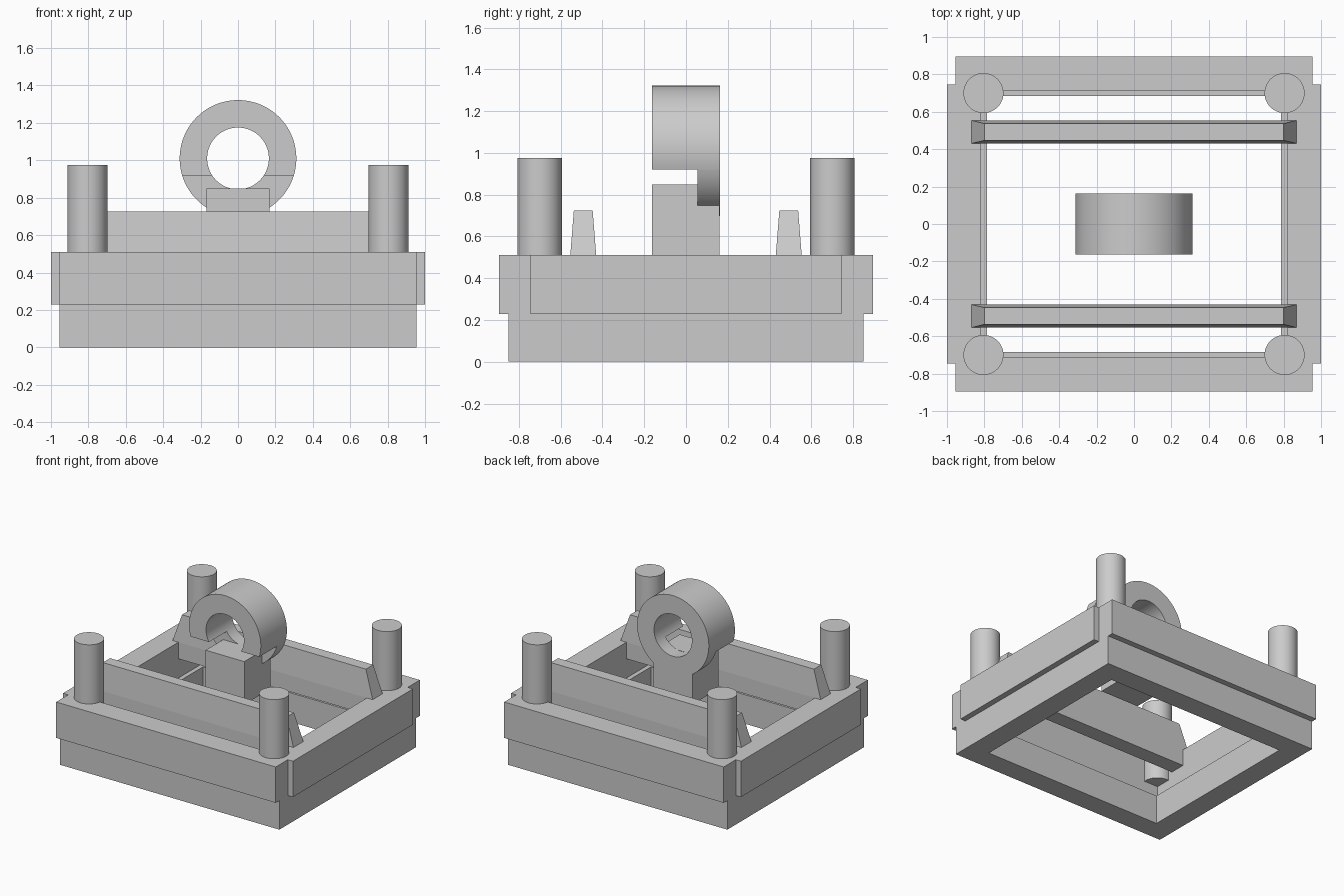
import bpy
import bmesh
from math import asin, cos, pi, radians, sin
from mathutils import Matrix, Vector

cube = bpy.data.objects.get("Cube")
if cube:
    bpy.data.objects.remove(cube, do_unlink=True)

grey = bpy.data.materials.new("plain grey")
grey.use_nodes = True
grey.diffuse_color = (0.6, 0.6, 0.6, 1)
grey.node_tree.nodes["Principled BSDF"].inputs["Base Color"].default_value = grey.diffuse_color


def finish(name, bm, smooth=False):
    bmesh.ops.recalc_face_normals(bm, faces=bm.faces)
    mesh = bpy.data.meshes.new(name)
    bm.to_mesh(mesh)
    bm.free()
    mesh.materials.append(grey)
    obj = bpy.data.objects.new(name, mesh)
    bpy.context.collection.objects.link(obj)
    if smooth:
        bpy.ops.object.select_all(action="DESELECT")
        obj.select_set(True)
        bpy.context.view_layer.objects.active = obj
        bpy.ops.object.shade_smooth_by_angle(angle=radians(30))
    return obj


def prism(name, loops, low, high, along_y=False, smooth=False):
    """Extrude an outline (with optional holes) along z, or along y."""
    bm = bmesh.new()
    for loop in loops:
        verts = [bm.verts.new((a, b, low)) for a, b in loop]
        for i, v in enumerate(verts):
            bm.edges.new((verts[i - 1], v))
    bmesh.ops.triangle_fill(bm, use_beauty=True, edges=bm.edges[:], normal=(0, 0, 1))
    geom = bmesh.ops.extrude_face_region(bm, geom=bm.faces[:], use_keep_orig=True)["geom"]
    top = [g for g in geom if isinstance(g, bmesh.types.BMVert)]
    bmesh.ops.translate(bm, verts=top, vec=(0, 0, high - low))
    if along_y:
        swap = Matrix(((1, 0, 0, 0), (0, 0, 1, 0), (0, 1, 0, 0), (0, 0, 0, 1)))
        bm.transform(swap)
    return finish(name, bm, smooth)


def rect(hx, hy):
    return [(-hx, -hy), (hx, -hy), (hx, hy), (-hx, hy)]


def arc(radius, start, end, steps):
    return [(radius * cos(start + (end - start) * i / steps),
             ring_z + radius * sin(start + (end - start) * i / steps))
            for i in range(steps + 1)]


def loft(name, sections, y):
    """Stack rectangular sections given as half width, half depth, height."""
    bm = bmesh.new()
    rows = [[bm.verts.new((a, b + y, z)) for a, b in rect(hx, hy)] for hx, hy, z in sections]
    for r0, r1 in zip(rows, rows[1:]):
        for i in range(4):
            bm.faces.new((r0[i - 1], r0[i], r1[i], r1[i - 1]))
    bm.faces.new(rows[0])
    bm.faces.new(rows[-1])
    return finish(name, bm)


# Lower frame, then the wider upper frame with notched corners
prism("lower_frame", [rect(0.955, 0.85), rect(0.785, 0.685)], 0, 0.228)
quarter = [(1.0, 0.745), (0.955, 0.745), (0.955, 0.895)]
outline = []
for sx, sy in ((1, 1), (-1, 1), (-1, -1), (1, -1)):
    pts = [(sx * x, sy * y) for x, y in quarter]
    outline += pts if sx * sy > 0 else pts[::-1]
prism("upper_frame", [outline, rect(0.82, 0.715)], 0.228, 0.51)

# Corner posts
for sx, xname in ((-1, "right"), (1, "left")):
    for sy, yname in ((-1, "front"), (1, "back")):
        bm = bmesh.new()
        bmesh.ops.create_cone(bm, cap_ends=True, segments=48, radius1=0.107, radius2=0.107,
                              depth=0.645,
                              matrix=Matrix.Translation(Vector((sx * 0.805, sy * 0.7, 0.6525))))
        finish(f"{yname}_{xname}_post", bm, smooth=True)

# Tapered cross bars whose shoulders rest on the side walls
bar = [(0.82, 0.062, 0.38), (0.82, 0.062, 0.51), (0.87, 0.062, 0.51), (0.8, 0.045, 0.725)]
loft("front_bar", bar, -0.492)
loft("back_bar", bar, 0.492)

# Ring: full-depth upper part and a shallow lower part at the back
ring_z, outer, inner, drop = 1.01, 0.312, 0.165, 0.09
a, b = asin(drop / outer), asin(drop / inner)
upper = arc(outer, -a, pi + a, 56) + arc(inner, pi + b, -b, 56)
lower = arc(outer, pi + a, 2 * pi - a, 40) + arc(inner, 2 * pi - b, pi + b, 40)
prism("ring_upper", [upper], -0.162, 0.162, along_y=True, smooth=True)
prism("ring_lower", [lower], 0.056, 0.162, along_y=True, smooth=True)

# Stem: tall block in front, continuing under the ring behind
side = 0.168
prism("stem", [[(-side, 0.51), (side, 0.51), (side, 0.848), (-side, 0.848)]],
      -0.162, 0.06, along_y=True)
prism("stem_back", [[(-side, 0.51), (side, 0.51), (side, 0.78), (-side, 0.78)]],
      0.06, 0.161, along_y=True)
